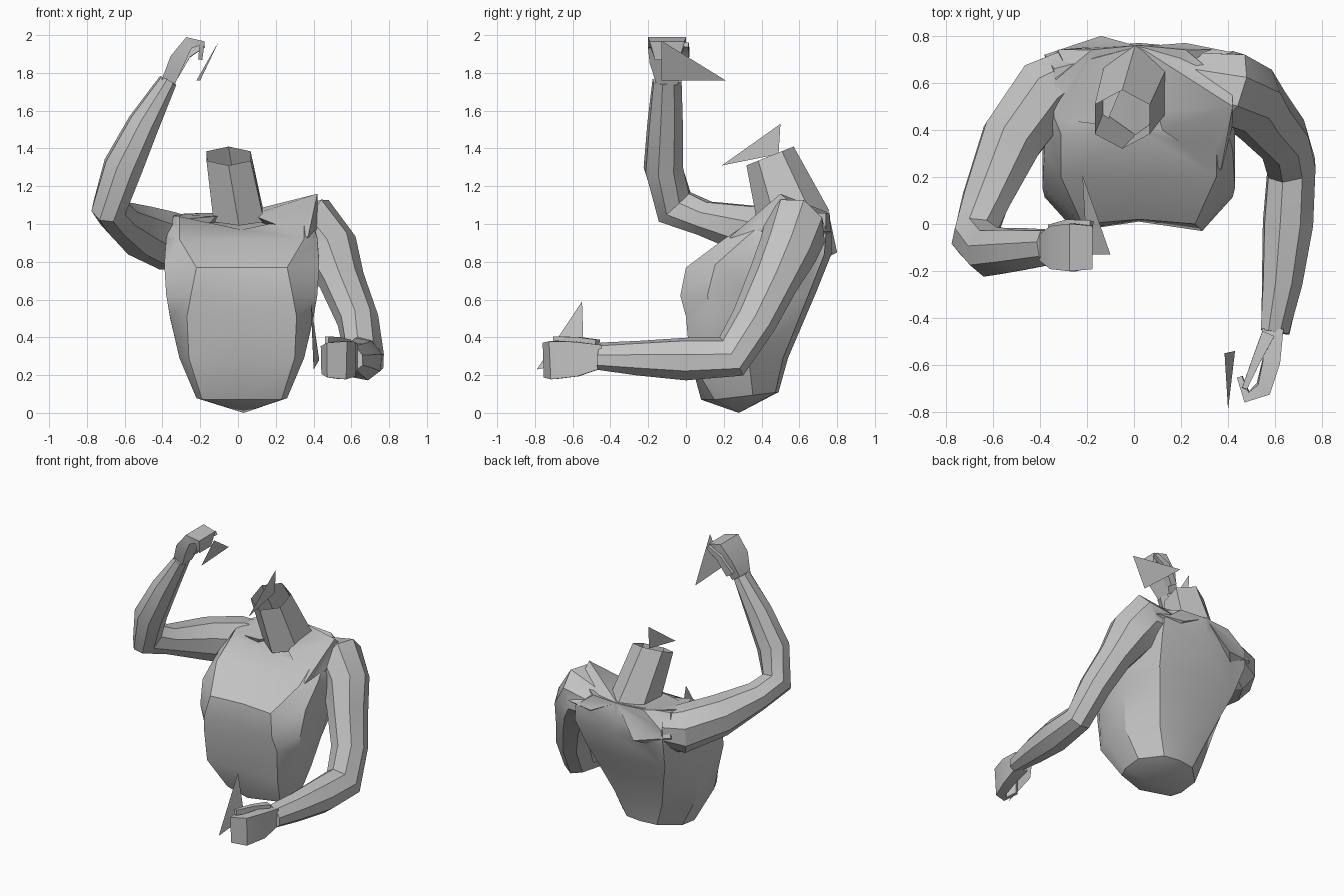
import bpy, bmesh, math
from mathutils import Vector

cube = bpy.data.objects.get("Cube")
if cube:
    bpy.data.objects.remove(cube, do_unlink=True)

clay = bpy.data.materials.new("plain_grey")
clay.use_nodes = True
GREY = (0.55, 0.55, 0.55, 1)
clay.diffuse_color = GREY
clay.node_tree.nodes["Principled BSDF"].inputs["Base Color"].default_value = GREY


def activate(obj):
    bpy.ops.object.select_all(action='DESELECT')
    obj.select_set(True)
    bpy.context.view_layer.objects.active = obj


def finish(name, bm):
    """Turn a bmesh into a shaded object."""
    bmesh.ops.recalc_face_normals(bm, faces=bm.faces)
    bmesh.ops.triangulate(bm, faces=[f for f in bm.faces if len(f.verts) > 4])
    mesh = bpy.data.meshes.new(name)
    bm.to_mesh(mesh)
    bm.free()
    mesh.materials.append(clay)
    obj = bpy.data.objects.new(name, mesh)
    bpy.context.collection.objects.link(obj)
    activate(obj)
    bpy.ops.object.shade_smooth_by_angle(angle=math.radians(32))
    return obj


def fuse(base, parts):
    """Merge overlapping solids into one skin."""
    activate(base)
    for part in parts:
        mod = base.modifiers.new("join", 'BOOLEAN')
        mod.operation, mod.solver, mod.object = 'UNION', 'EXACT', part
        bpy.ops.object.modifier_apply(modifier=mod.name)
        bpy.data.objects.remove(part, do_unlink=True)
    bpy.ops.object.shade_smooth_by_angle(angle=math.radians(32))


def loft(name, rings, capped=True, tip=None):
    """Bridge closed rings; tip closes the first ring to a point."""
    bm = bmesh.new()
    loops = [[bm.verts.new(p) for p in ring] for ring in rings]
    n = len(loops[0])
    for a, b in zip(loops, loops[1:]):
        for i in range(n):
            j = (i + 1) % n
            bm.faces.new((a[i], a[j], b[j], b[i]))
    if tip:
        point = bm.verts.new(tip)
        for i in range(n):
            bm.faces.new((loops[0][i], loops[0][(i + 1) % n], point))
    elif capped:
        bm.faces.new(loops[0])
    if capped:
        bm.faces.new(loops[-1])
    return finish(name, bm)


def limb(name, path, across, sides=8):
    """Tube along (x, y, z, width, thickness) with a carried side axis."""
    pts = [Vector(p[:3]) for p in path]
    across, rings = Vector(across), []
    for i, p in enumerate(path):
        before = (pts[i] - pts[max(i - 1, 0)]).normalized()
        after = (pts[min(i + 1, len(pts) - 1)] - pts[i]).normalized()
        along = (before + after).normalized()
        across = (across - along * across.dot(along)).normalized()
        other = along.cross(across)
        grow = 1 / math.cos(math.pi / sides) if sides > 4 else 1.3
        turns = [math.tau * (k + 0.5) / sides for k in range(sides)]
        rings.append([pts[i] + grow * (across * p[3] * math.cos(t)
                      + other * p[4] * math.sin(t)) for t in turns])
    return loft(name, rings)


def hull(name, points):
    """Faceted solid around a few corner points."""
    bm = bmesh.new()
    for p in points:
        bm.verts.new(p)
    inner = bmesh.ops.convex_hull(bm, input=bm.verts)["geom_interior"]
    bmesh.ops.delete(bm, geom=[g for g in inner
                               if isinstance(g, bmesh.types.BMVert)])
    return finish(name, bm)


def blade(name, corners):
    """Single triangular plate."""
    bm = bmesh.new()
    bm.faces.new([bm.verts.new(c) for c in corners])
    finish(name, bm)


MID = 0.02


def torso_ring(front, back, wf, ws, wb, dip, drop=0):
    """Mirrored cross-section between a front and a back (y, z) point."""
    f, b = Vector(front), Vector(back)
    half = [(wf, 0), (ws, 0.2), (ws, 0.6), (wb, 0.95)]
    place = lambda x, t: (MID + x, *(f + (b - f) * t))
    ring = [(MID, front[0] + dip, front[1] - drop)]
    ring += [place(w, t) for w, t in half] + [(MID, *back)]
    return ring + [place(-w, t) for w, t in reversed(half)]


# Torso: hips, hem, waist, chest, collar
torso = loft("torso", [
    torso_ring((0.15, 0.07), (0.49, 0.11), 0.21, 0.24, 0.12, -0.07),
    torso_ring((0.02, 0.29), (0.54, 0.29), 0.28, 0.33, 0.19, 0),
    torso_ring((0.00, 0.51), (0.63, 0.50), 0.29, 0.38, 0.26, 0.03),
    torso_ring((-0.03, 0.62), (0.69, 0.64), 0.27, 0.40, 0.31, 0.04),
    torso_ring((0.00, 0.77), (0.77, 0.84), 0.24, 0.41, 0.35, 0.02),
    torso_ring((0.20, 0.92), (0.77, 0.95), 0.33, 0.40, 0.34, 0),
    torso_ring((0.38, 1.04), (0.76, 1.06), 0.33, 0.36, 0.20, 0.02, 0.07),
], tip=(0.03, 0.28, 0))

# Shoulders: sloping blocks from the neck base to each arm
left_shoulder = hull("left_shoulder", [
    (0.02, 0.755, 1.06), (0.14, 0.48, 1.07), (0.42, 0.50, 1.16),
    (0.22, 0.77, 0.96), (0.42, 0.73, 0.96), (0.42, 0.42, 0.98),
    (0.37, 0.23, 0.93), (0.12, 0.40, 1.03), (0.36, 0.55, 0.80)])
right_shoulder = hull("right_shoulder", [
    (0.02, 0.755, 1.06), (-0.14, 0.80, 0.85), (-0.34, 0.66, 1.05),
    (-0.38, 0.72, 0.90), (-0.36, 0.45, 1.02), (-0.12, 0.42, 1.04),
    (-0.36, 0.58, 0.74)])


# Neck: open, forward-leaning six-sided collar
def neck_ring(cx, cy, rx, ry, z, slope):
    turns = [math.tau * k / 6 - math.pi / 2 for k in range(6)]
    return [(cx + rx * math.cos(t), cy + ry * math.sin(t),
             z + slope * ry * math.sin(t)) for t in turns]


loft("neck", [neck_ring(0.005, 0.57, 0.155, 0.19, 1.03, 0.2),
              neck_ring(-0.05, 0.445, 0.135, 0.125, 1.36, 0.4)], capped=False)
blade("neck_plate", [(-0.05, 0.19, 1.31), (-0.05, 0.50, 1.53),
                     (-0.05, 0.49, 1.37)])

# Left arm: hanging, forearm reaching forward
left_arm = limb("left_arm", [
    (0.26, 0.61, 0.95, 0.12, 0.12), (0.40, 0.58, 0.97, 0.155, 0.17),
    (0.48, 0.54, 0.86, 0.145, 0.15), (0.55, 0.46, 0.70, 0.13, 0.11),
    (0.635, 0.36, 0.49, 0.115, 0.10), (0.67, 0.24, 0.30, 0.12, 0.09),
    (0.655, 0.00, 0.285, 0.11, 0.10), (0.63, -0.25, 0.29, 0.09, 0.08),
    (0.60, -0.46, 0.30, 0.075, 0.05)], (0, 1, 0))

# Right arm: upper arm forward, forearm raised
right_arm = limb("right_arm", [
    (-0.26, 0.64, 0.92, 0.11, 0.11), (-0.37, 0.57, 0.91, 0.15, 0.14),
    (-0.52, 0.36, 0.965, 0.13, 0.13), (-0.63, 0.10, 1.03, 0.09, 0.10),
    (-0.68, -0.06, 1.09, 0.11, 0.09), (-0.61, -0.12, 1.30, 0.10, 0.10),
    (-0.50, -0.11, 1.53, 0.09, 0.08), (-0.37, -0.10, 1.76, 0.075, 0.045)],
    (0, 0, 1))
fuse(torso, [left_shoulder, right_shoulder, left_arm, right_arm])

# Hands: flat palms curling into hooked fingers, with thumbs
limb("left_hand", [
    (0.59, -0.44, 0.30, 0.065, 0.05), (0.585, -0.58, 0.285, 0.10, 0.04),
    (0.55, -0.70, 0.28, 0.11, 0.035), (0.48, -0.735, 0.28, 0.10, 0.025),
    (0.45, -0.65, 0.28, 0.08, 0.012)], (0, 0, 1), sides=4)
limb("left_thumb", [
    (0.57, -0.47, 0.36, 0.03, 0.03), (0.52, -0.58, 0.38, 0.025, 0.02),
    (0.47, -0.70, 0.385, 0.02, 0.012)], (0, 0, 1), sides=4)
limb("right_hand", [
    (-0.37, -0.10, 1.75, 0.06, 0.04), (-0.32, -0.10, 1.87, 0.10, 0.045),
    (-0.26, -0.10, 1.96, 0.11, 0.035), (-0.19, -0.10, 1.955, 0.10, 0.02),
    (-0.20, -0.10, 1.87, 0.07, 0.012)], (0, 1, 0), sides=4)
limb("right_thumb", [
    (-0.34, -0.03, 1.79, 0.03, 0.03), (-0.27, 0.00, 1.90, 0.02, 0.025),
    (-0.18, 0.00, 1.95, 0.015, 0.015)], (0, 1, 0), sides=4)

# Triangular plates beside the hands
blade("left_hand_plate", [(0.385, -0.55, 0.59), (0.43, -0.54, 0.28),
                          (0.40, -0.79, 0.23)])
blade("right_hand_plate", [(-0.10, -0.13, 1.97), (-0.22, 0.21, 1.76),
                           (-0.20, -0.13, 1.76)])
